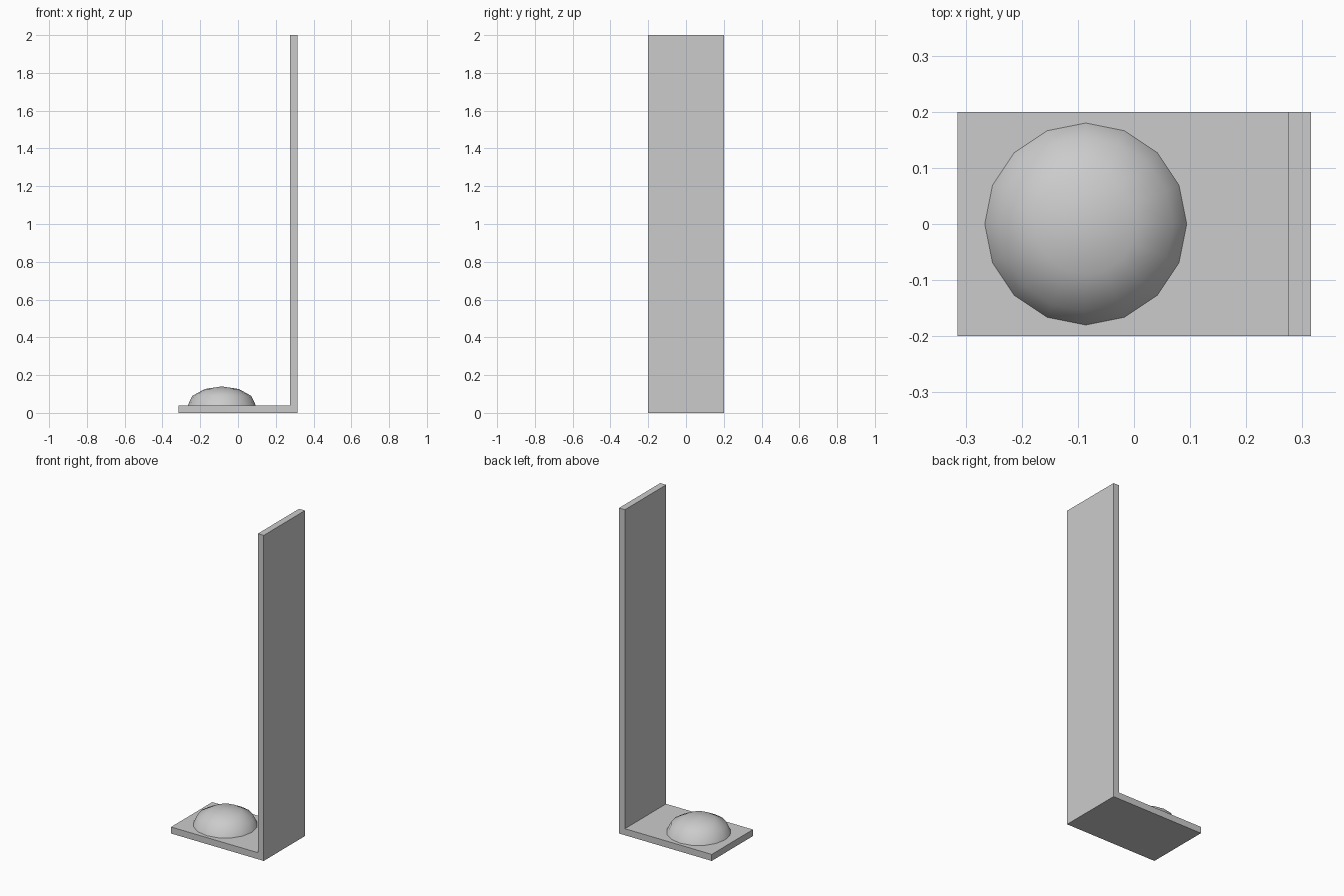
import bpy, bmesh
from math import sin, cos, pi

if "Cube" in bpy.data.objects:
    bpy.data.objects.remove(bpy.data.objects["Cube"])


def make_object(name, bm):
    bmesh.ops.recalc_face_normals(bm, faces=bm.faces)
    mesh = bpy.data.meshes.new(name)
    bm.to_mesh(mesh)
    bm.free()
    obj = bpy.data.objects.new(name, mesh)
    bpy.context.collection.objects.link(obj)
    return obj


# L-shaped bracket: side profile extruded across the depth
X, T, D, H = 0.315, 0.04, 0.2, 2.0
profile = [(-X, 0), (X, 0), (X, H), (X - T, H), (X - T, T), (-X, T)]
bm = bmesh.new()
face = bm.faces.new([bm.verts.new((x, -D, z)) for x, z in profile])
ext = bmesh.ops.extrude_face_region(bm, geom=[face])
new_verts = [g for g in ext["geom"] if isinstance(g, bmesh.types.BMVert)]
bmesh.ops.translate(bm, verts=new_verts, vec=(0, 2 * D, 0))
make_object("bracket", bm)

# Flattened dome: 16-sided half ellipsoid sitting on the base plate
SIDES, RINGS, R, RISE, CX = 16, 3, 0.18, 0.10, -0.086
bm = bmesh.new()
rings = []
for i in range(RINGS):
    lat = i * pi / 2 / RINGS
    rings.append([bm.verts.new((CX + R * cos(lat) * cos(2 * pi * k / SIDES),
                                R * cos(lat) * sin(2 * pi * k / SIDES),
                                T + RISE * sin(lat))) for k in range(SIDES)])
top = bm.verts.new((CX, 0, T + RISE))
for k in range(SIDES):
    n = (k + 1) % SIDES
    for a, b in zip(rings, rings[1:]):
        bm.faces.new((a[k], a[n], b[n], b[k]))
    bm.faces.new((rings[-1][k], rings[-1][n], top))
bm.faces.new(rings[0][::-1])
for f in bm.faces:
    f.smooth = len(f.verts) < SIDES
for e in bm.edges:
    e.smooth = all(f.smooth for f in e.link_faces)
make_object("dome_cushion", bm)
